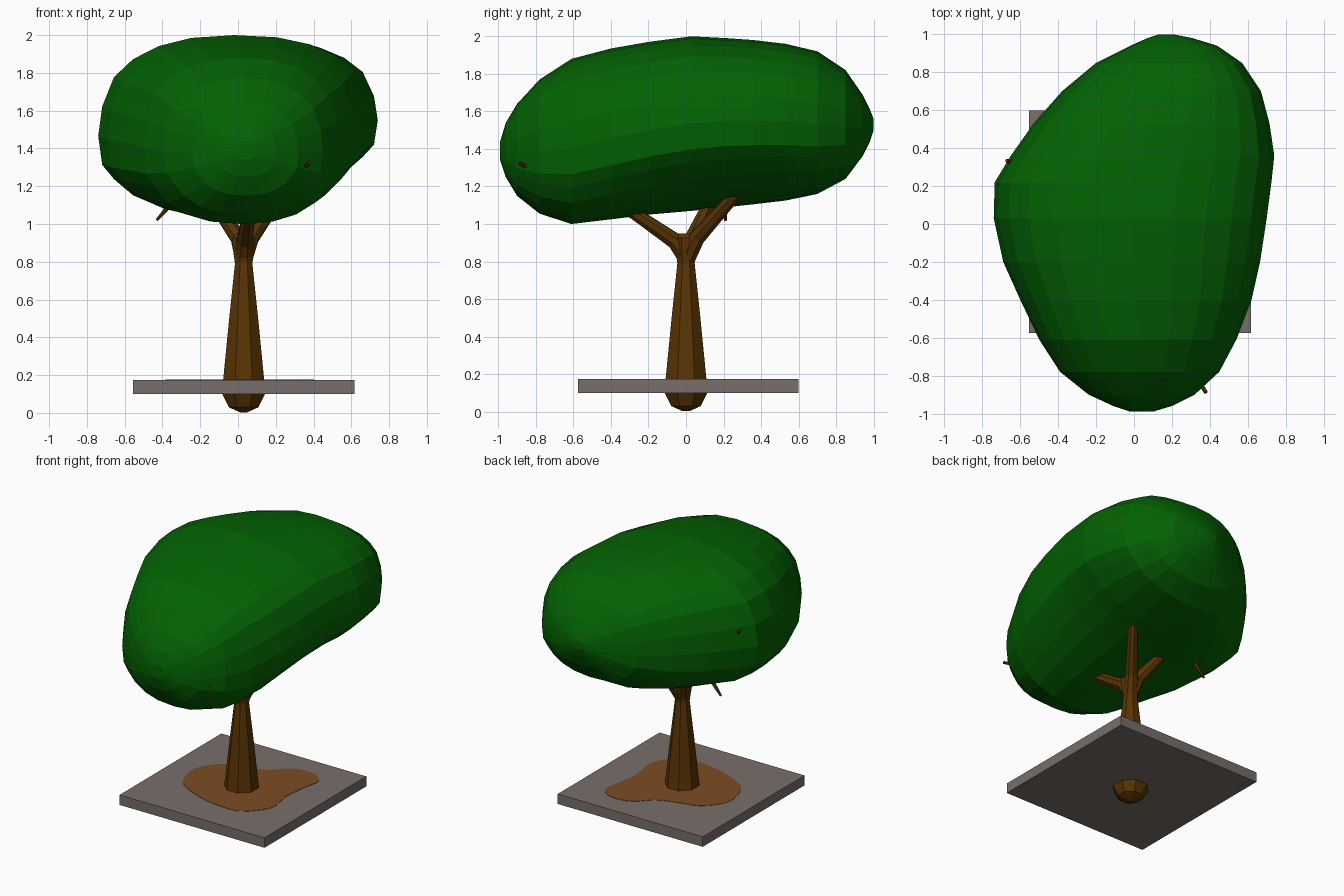
import bpy, math
from mathutils import Vector

if "Cube" in bpy.data.objects:
    bpy.data.objects.remove(bpy.data.objects["Cube"])


def material(name, rgb):
    m = bpy.data.materials.new(name)
    m.diffuse_color = (*rgb, 1)
    m.use_nodes = True
    m.node_tree.nodes["Principled BSDF"].inputs["Base Color"].default_value = m.diffuse_color
    return m


LEAF = material("leaf green", (0.001, 0.122, 0.001))
BARK = material("bark brown", (0.10, 0.034, 0.001))
SOIL = material("soil brown", (0.20, 0.075, 0.018))
STONE = material("stone grey", (0.185, 0.158, 0.142))


def make(name, verts, faces, mat):
    me = bpy.data.meshes.new(name)
    me.from_pydata([tuple(v) for v in verts], [], faces)
    me.materials.append(mat)
    ob = bpy.data.objects.new(name, me)
    bpy.context.collection.objects.link(ob)
    return ob


def loft(name, rings, mat):
    """Skin a list of equal rings and cap both ends."""
    n = len(rings[0])
    verts = [v for r in rings for v in r]
    faces = [tuple(reversed(range(n)))]
    for i in range(len(rings) - 1):
        for j in range(n):
            k = (j + 1) % n
            faces.append((i * n + j, i * n + k, (i + 1) * n + k, (i + 1) * n + j))
    faces.append(tuple(range((len(rings) - 1) * n, len(rings) * n)))
    return make(name, verts, faces, mat)


def tube(name, path, mat, sides):
    """Tapered limb through (x, y, z, radius) points."""
    pts = [Vector(p[:3]) for p in path]
    rings = []
    for i, p in enumerate(pts):
        d = (pts[min(i + 1, len(pts) - 1)] - pts[max(i - 1, 0)]).normalized()
        q = Vector((0, 0, 1)).rotation_difference(d)
        rings.append([p + q @ Vector((math.cos(a), math.sin(a), 0)) * path[i][3]
                      for a in (2 * math.pi * (j + 0.5) / sides for j in range(sides))])
    return loft(name, rings, mat)


def catmull(a, b, c, d, t):
    return 0.5 * (2 * b + (c - a) * t + (2 * a - 5 * b + 4 * c - d) * t * t
                  + (3 * b - a - 3 * c + d) * t ** 3)


def refine(rows, steps):
    """Smooth closed spline through tuples, 'steps' samples per span."""
    n = len(rows)
    out = []
    for i in range(n):
        four = [rows[(i + k) % n] for k in (-1, 0, 1, 2)]
        for s in range(steps):
            out.append(tuple(catmull(*v, s / steps) for v in zip(*four)))
    return out


# Stone slab
x0, x1, y0, y1 = -0.555, 0.617, -0.575, 0.6
loft("base_slab", [[(x0, y0, z), (x1, y0, z), (x1, y1, z), (x0, y1, z)]
                   for z in (0.10, 0.173)], STONE)

# Wavy soil patch
outline = [(-0.36, -0.10), (-0.38, 0.06), (-0.27, 0.21), (-0.10, 0.26), (0.035, 0.31),
           (0.14, 0.41), (0.28, 0.44), (0.40, 0.37), (0.38, 0.20), (0.365, 0.03),
           (0.385, -0.17), (0.24, -0.33), (0.02, -0.33), (-0.15, -0.28), (-0.30, -0.20)]
loft("soil_patch", [[(x, y, z) for x, y in refine(outline, 3)]
                    for z in (0.171, 0.1755)], SOIL)

# Trunk with root ball below the slab
tube("trunk", [(0.03, 0, z, r) for z, r in
               ((0.003, 0.02), (0.03, 0.085), (0.10, 0.122), (0.18, 0.117), (0.50, 0.083),
                (0.79, 0.05), (0.87, 0.062), (0.925, 0.066), (0.95, 0.04))], BARK, 8)

# Branches and the twig tips that poke through the leaves
tube("front_branch", [(0.03, 0.01, 0.80, 0.045), (0.035, -0.06, 0.91, 0.046), (0.06, -0.28, 1.06, 0.034),
                      (0.20, -0.60, 1.20, 0.020), (0.38, -0.89, 1.325, 0.010)], BARK, 8)
tube("back_right_branch", [(0.03, 0, 0.80, 0.045), (0.07, 0.06, 0.93, 0.045),
                           (0.21, 0.24, 1.13, 0.034), (0.33, 0.42, 1.35, 0.02)], BARK, 8)
tube("back_left_branch", [(0.03, 0, 0.80, 0.045), (0.0, 0.04, 0.93, 0.045), (-0.12, 0.12, 1.10, 0.034),
                          (-0.40, 0.22, 1.35, 0.022), (-0.672, 0.335, 1.61, 0.010)], BARK, 8)
tube("low_twig", [(-0.30, 0.20, 1.18, 0.02), (-0.36, 0.205, 1.10, 0.015),
                  (-0.43, 0.21, 1.02, 0.008)], BARK, 6)

# Leaf crown: sections along y as (y, left, right, bottom, top, tilt)
SECTIONS = [
    (-0.99, -0.02, 0.10, 1.34, 1.44, 0.0), (-0.96, -0.11, 0.20, 1.25, 1.54, 0.0),
    (-0.90, -0.24, 0.32, 1.15, 1.64, 0.0), (-0.78, -0.39, 0.45, 1.055, 1.77, 0.0),
    (-0.61, -0.50, 0.54, 1.00, 1.88, 0.0), (-0.40, -0.60, 0.62, 1.025, 1.935, 0.02),
    (-0.20, -0.69, 0.665, 1.05, 1.97, 0.04), (0.03, -0.74, 0.70, 1.07, 2.00, 0.055),
    (0.22, -0.735, 0.725, 1.09, 1.99, 0.06), (0.36, -0.65, 0.74, 1.105, 1.98, 0.06),
    (0.53, -0.53, 0.715, 1.125, 1.96, 0.06), (0.70, -0.38, 0.67, 1.16, 1.92, 0.04),
    (0.85, -0.20, 0.57, 1.24, 1.82, 0.02), (0.94, -0.02, 0.44, 1.36, 1.69, 0.0),
    (0.98, 0.07, 0.31, 1.44, 1.61, 0.0), (1.00, 0.13, 0.21, 1.50, 1.56, 0.0)]


def crown_ring(y, left, right, bottom, top, tilt, n=24, power=2.35):
    xc, a = (left + right) / 2, (right - left) / 2
    h = (top - bottom) / 2
    pts = []
    for j in range(n):
        t = -2 * math.pi * j / n
        c, s = math.cos(t), math.sin(t)
        dx = a * math.copysign(abs(c) ** (2 / power), c)
        dz = h * math.copysign(abs(s) ** (2 / power), s)
        if abs(c) > 0.9:                       # widest part sits a little low
            dz -= 0.08 * h
        pts.append((xc + dx, dz + tilt * dx * (0.9 - 0.8 * s)))
    lo, hi = min(p[1] for p in pts), max(p[1] for p in pts)
    return [(x, y, bottom + (z - lo) / (hi - lo) * (top - bottom)) for x, z in pts]


loft("leaf_crown", [crown_ring(*s) for s in SECTIONS], LEAF)
